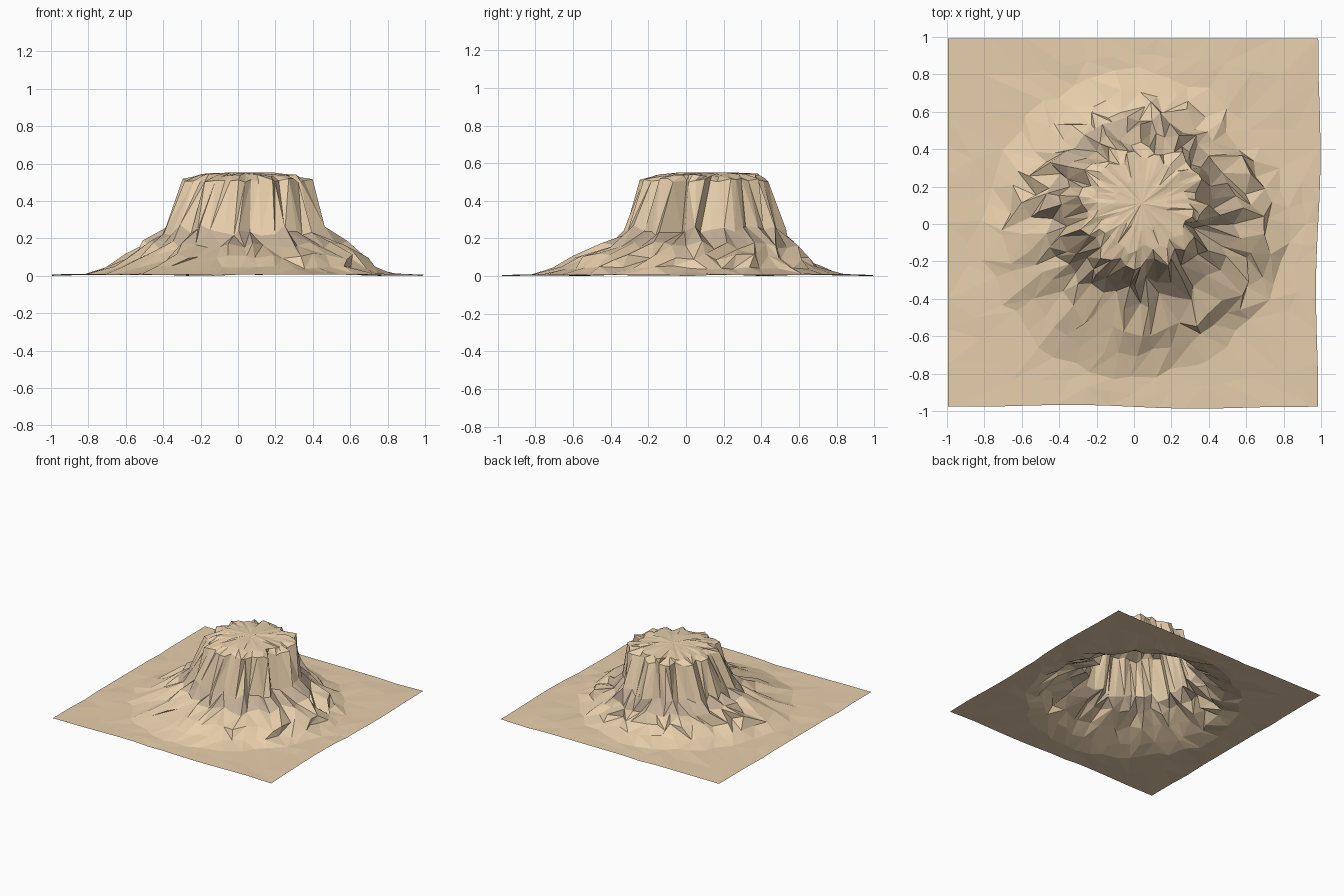
import bpy, bmesh, math, random

if "Cube" in bpy.data.objects:
    bpy.data.objects.remove(bpy.data.objects["Cube"])

random.seed(7)
SEG = 48

# Rings from the plateau outward:
# centre x, centre y, radius, height, radial jitter, height jitter, angular jitter
RINGS = [
    (0.04, 0.11, 0.14, 0.548, 0.020, 0.004, 0.2),   # plateau
    (0.04, 0.11, 0.255, 0.538, 0.030, 0.008, 0.2),  # plateau shoulder
    (0.04, 0.10, 0.325, 0.510, 0.025, 0.010, 0.3),  # cliff rim
    (0.02, 0.09, 0.410, 0.245, 0.030, 0.030, 0.3),  # cliff foot
    (0.02, 0.08, 0.490, 0.165, 0.040, 0.025, 0.3),  # dark layer foot
    (0.03, 0.03, 0.600, 0.102, 0.040, 0.018, 0.4),  # scree
    (0.02, 0.00, 0.700, 0.045, 0.030, 0.010, 0.4),
    (0.00, 0.00, 0.810, 0.010, 0.030, 0.004, 0.3),  # foot of slope
]


def groove(k):
    """Cliff buttresses and one deep gully on the south-east side."""
    inward = 0.03 if k % 4 in (1, 2) else 0.0
    a = k / SEG * 360
    if 330 < a < 352 and k % 2:
        inward += 0.07
    return inward


def border(a):
    """Point on the slightly wavy square edge."""
    c, s = math.cos(a), math.sin(a)
    m = max(abs(c), abs(s))
    x, y = c / m, s / m
    px, py = x * 0.99 - 0.005, y * 0.985 + 0.008
    if x > 0.999:
        px += 0.015 * math.sin(3.5 * y) * (1 - y * y)
    if y < -0.999:
        py -= 0.012 * math.sin(4 * x) * (1 - x * x)
    return px, py, 0.006


bm = bmesh.new()
rings = []
for i, (cx, cy, r, z, jr, jz, ja) in enumerate(RINGS):
    ring = []
    for k in range(SEG):
        a = 2 * math.pi * (k + random.uniform(-ja, ja)) / SEG
        rr = r + random.uniform(-jr, jr)
        if i in (2, 3, 4):
            rr -= groove(k) * (0.9 if i < 4 else 0.4) - 0.012
        # lower slopes spread further toward the south-east
        if i in (4, 5):
            rr += 0.05 * max(0, math.cos(a + 0.5)) ** 4
        ring.append(bm.verts.new((cx + rr * math.cos(a), cy + rr * math.sin(a),
                                  z + random.uniform(-jz, jz))))
    rings.append(ring)

# Desert floor between the foot of the slope and the square edge
edge = [border(2 * math.pi * k / SEG) for k in range(SEG)]
mid = []
for k in range(SEG):
    p, e = rings[-1][k].co, edge[k]
    t = random.uniform(0.4, 0.6)
    mid.append(bm.verts.new((p.x + (e[0] - p.x) * t, p.y + (e[1] - p.y) * t,
                             random.uniform(0.003, 0.01))))
rings.append(mid)
rings.append([bm.verts.new(e) for e in edge])
for k in range(0, SEG, 7):
    rings[-1][k].co.z = 0

# Plateau cap
top = bm.verts.new((0.04, 0.11, 0.552))
for k in range(SEG):
    bm.faces.new((top, rings[0][k], rings[0][(k + 1) % SEG]))

# Triangulated bands, with the layer under the cliff darker
for i in range(len(rings) - 1):
    a, b = rings[i], rings[i + 1]
    for k in range(SEG):
        n = (k + 1) % SEG
        if random.random() < 0.5:
            tris = ((a[k], b[k], b[n]), (a[k], b[n], a[n]))
        else:
            tris = ((a[k], b[k], a[n]), (b[k], b[n], a[n]))
        for t in tris:
            bm.faces.new(t).material_index = 1 if i == 3 else 0

mesh = bpy.data.meshes.new("mesa_terrain")
bm.to_mesh(mesh)
bm.free()
for name, col in (("sandstone", (0.80, 0.62, 0.41, 1)),
                  ("dark_layer", (0.55, 0.43, 0.31, 1))):
    m = bpy.data.materials.new(name)
    m.diffuse_color = col
    m.use_nodes = True
    m.node_tree.nodes["Principled BSDF"].inputs["Base Color"].default_value = m.diffuse_color
    mesh.materials.append(m)
bpy.context.collection.objects.link(bpy.data.objects.new("mesa_terrain", mesh))
